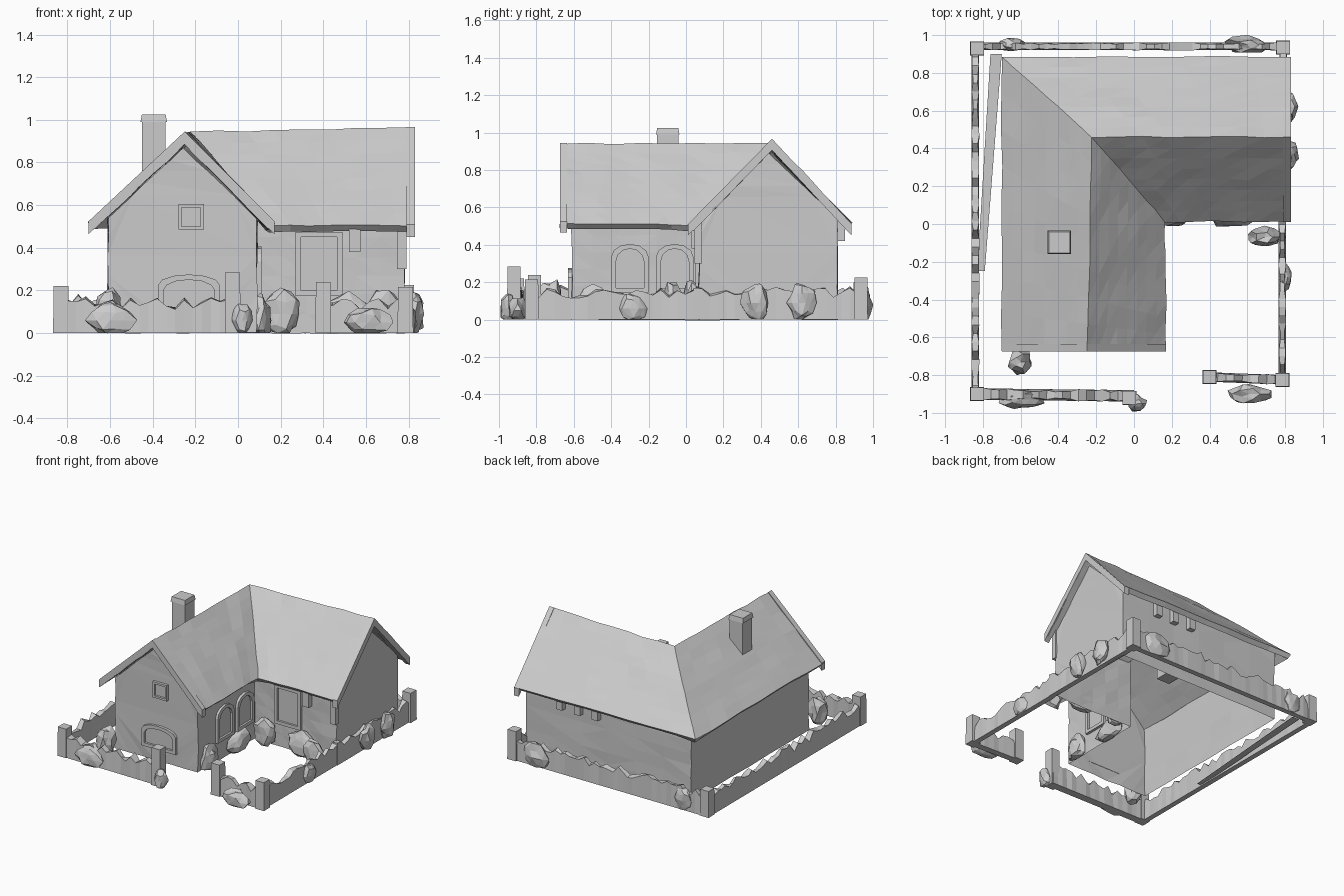
import bpy, bmesh, math, random
from mathutils import Vector, noise

if "Cube" in bpy.data.objects:
    bpy.data.objects.remove(bpy.data.objects["Cube"])

random.seed(4)


def finish(bm, name):
    bmesh.ops.recalc_face_normals(bm, faces=bm.faces)
    me = bpy.data.meshes.new(name)
    bm.to_mesh(me)
    bm.free()
    ob = bpy.data.objects.new(name, me)
    bpy.context.collection.objects.link(ob)
    return ob


def polys(name, pts, faces, cuts=0, wobble=0.0):
    bm = bmesh.new()
    vs = [bm.verts.new(p) for p in pts]
    for f in faces:
        bm.faces.new([vs[i] for i in f])
    if cuts:
        bmesh.ops.subdivide_edges(bm, edges=bm.edges, cuts=cuts, use_grid_fill=True)
        bmesh.ops.triangulate(bm, faces=bm.faces)
        for v in bm.verts:
            v.co += noise.noise_vector(v.co * 6) * wobble
    return finish(bm, name)


def box(name, lo, hi, taper=0.0):
    bm = bmesh.new()
    bmesh.ops.create_cube(bm, size=1)
    lo, hi = Vector(lo), Vector(hi)
    for v in bm.verts:
        k = 1 - taper if v.co.z > 0 else 1
        v.co.x *= k
        v.co.y *= k
        v.co = (lo + hi) / 2 + v.co * (hi - lo)
    return finish(bm, name)


def fence(name, a, b, h=0.15, n=24, w=0.04):
    # ragged low wall with an uneven top edge
    bm = bmesh.new()
    a, b = Vector((*a, 0)), Vector((*b, 0))
    side = (b - a).normalized().cross(Vector((0, 0, 1))) * w / 2
    rings = []
    for i in range(n + 1):
        p = a.lerp(b, i / n)
        top = h + random.uniform(-0.03, 0.025)
        q = side * random.uniform(0.5, 1.1)
        rings.append([bm.verts.new(c) for c in (
            p - side, p + side, p + q + Vector((0, 0, top)),
            p - q + Vector((0, 0, top + random.uniform(-.015, .015))))])
    for r, s in zip(rings, rings[1:]):
        for j in range(4):
            bm.faces.new((r[j], r[(j + 1) % 4], s[(j + 1) % 4], s[j]))
    bm.faces.new(rings[0])
    bm.faces.new(rings[-1])
    finish(bm, name)


def bush(name, c, r):
    bm = bmesh.new()
    bmesh.ops.create_icosphere(bm, subdivisions=2, radius=1)
    for v in bm.verts:
        v.co *= random.uniform(0.7, 1.05)
        v.co = Vector([c[i] + v.co[i] * r[i] for i in range(3)])
        v.co.z = max(v.co.z, 0)
    finish(bm, name)


def frame(name, origin, u, out, w, h, arch=0.0, t=0.025, depth=0.02):
    # raised window surround on a wall, optionally with an arched head
    bm = bmesh.new()
    o, u, out = Vector(origin), Vector(u), Vector(out) * depth
    def outline(g):
        a = [(-w / 2 - g, -g), (w / 2 + g, -g)]
        for i in range(7 if arch else 2):
            s = math.cos(math.pi * i / (6 if arch else 1))
            a.append((s * (w / 2 + g), h + g - arch * (1 - math.sqrt(1 - s * s))))
        return [o + u * x + Vector((0, 0, z)) for x, z in a]
    inner, outer = outline(0), outline(t)
    loops = [[bm.verts.new(p + k) for p in pts] for pts, k in (
        (outer, out * 0), (outer, out), (inner, out), (inner, out * 0.2))]
    for l, m in zip(loops, loops[1:]):
        for i in range(len(l)):
            j = (i + 1) % len(l)
            bm.faces.new((l[i], l[j], m[j], m[i]))
    bm.faces.new(loops[-1])
    finish(bm, name)


# L-shaped walls, open underneath, gables at the front and right ends
plan = [(-.61, -.61), (.09, -.61), (.09, .07), (.78, .07), (.78, .81), (-.61, .81)]
pts = [(x, y, 0) for x, y in plan] + [(x, y, .54) for x, y in plan]
pts += [(-.255, -.61, .87), (.78, .445, .89)]
polys("walls", pts, [(0, 1, 7, 12, 6), (1, 2, 8, 7), (2, 3, 9, 8),
                     (3, 4, 10, 13, 9), (4, 5, 11, 10), (5, 0, 6, 11)], 5, 0.008)

# roof with one hip and one valley
roof = polys("roof", [(-.70, -.67, .52), (-.25, -.67, .94), (.17, -.67, .52),
                      (-.70, .885, .52), (-.22, .46, .945), (.165, .01, .505),
                      (.825, .46, .965), (.825, .01, .50), (.825, .885, .515)],
             [(0, 3, 4, 1), (1, 4, 5, 2), (5, 4, 6, 7), (3, 8, 6, 4)], 7, 0.008)
for p in roof.data.polygons:
    if p.normal.z < 0:
        p.flip()
mod = roof.modifiers.new("thickness", "SOLIDIFY")
mod.thickness = 0.04
mod.offset = -1

# gable edge boards
def board(name, a, b, axis):
    a, b, d = Vector(a), Vector(b), Vector(axis) * 0.02
    z = Vector((0, 0, 0.06))
    q = [a - d, b - d, b - d - z, a - d - z, a + d, b + d, b + d - z, a + d - z]
    polys(name, q, [(0, 1, 2, 3), (4, 5, 6, 7), (0, 1, 5, 4),
                    (1, 2, 6, 5), (2, 3, 7, 6), (3, 0, 4, 7)])


for side, x in (("left", -.70), ("right", .17)):
    board("front_gable_board_" + side, (x, -.655, .525), (-.25, -.655, .945), (0, 1, 0))
for side, y in (("front", .01), ("back", .885)):
    board("end_gable_board_" + side, (.81, y, .51), (.81, .46, .967), (1, 0, 0))

# chimney with a capped top
box("chimney", (-.45, -.155, .65), (-.34, -.04, 1.0))
box("chimney_cap", (-.457, -.16, .99), (-.333, -.035, 1.025), 0.1)

# windows and small eave posts
frame("attic_window", (-.22, -.61, .5), (1, 0, 0), (0, -1, 0), .09, .09, t=.015)
frame("front_window", (-.23, -.61, .12), (1, 0, 0), (0, -1, 0), .24, .13, .05)
frame("yard_window", (.38, .07, .2), (1, 0, 0), (0, -1, 0), .17, .25)
for i, y in enumerate((-.30, -.06)):
    frame(f"yard_arch_{i}", (.09, y, .17), (0, 1, 0), (1, 0, 0), .15, .21, .07)
box("yard_eave_post", (.52, .03, .38), (.575, .08, .52))
for i, x in enumerate((.15, .3, .45)):
    box(f"back_eave_bracket_{i}", (x, .80, .42), (x + .05, .85, .53))
box("corner_eave_post", (.745, .045, .3), (.79, .085, .53))

# boundary fence and its posts
fence("fence_back", (-.83, .94), (.8, .94), .155, 40)
fence("fence_left", (-.84, -.9), (-.84, .93), .15, 40)
fence("fence_front_left", (-.84, -.9), (0, -.91), .14, 20, .06)
fence("fence_front_right", (.4, -.81), (.79, -.825), .14, 9, .05)
fence("fence_right", (.785, -.83), (.785, .04), .14, 20)
fence("fence_end_wall", (.79, .04), (.79, .92), .15, 20)
for i, (x, y, h) in enumerate([(-.83, -.9, .22), (-.025, -.92, .285), (.4, -.81, .24),
                               (.785, -.825, .215), (.79, .935, .225), (-.83, .93, .2)]):
    box(f"fence_post_{i}", (x - .037, y - .037, 0), (x + .037, y + .037, h), .06)

# low strip between the left wall and the fence
polys("side_strip", [(-.70, .9, .01), (-.76, .9, .01), (-.83, -.25, .01), (-.79, -.25, .01)],
      [(0, 1, 2, 3)])

# shrubs along the walls and the fence
shrubs = [((-.6, -.73, .1), (.07, .08, .13)), ((.02, -.95, .06), (.05, .05, .1)),
          ((-.6, -.93, .06), (.13, .06, .1)), ((.61, -.9, .05), (.12, .06, .08)),
          ((.6, .95, .08), (.13, .05, .12)), ((-.65, .95, .08), (.08, .04, .1)),
          ((.83, .62, .09), (.045, .08, .12)), ((.83, .37, .09), (.045, .08, .12)),
          ((.8, -.28, .06), (.035, .08, .1)), ((.69, -.07, .1), (.1, .06, .12)),
          ((.2, .03, .09), (.1, .05, .13)), ((.52, .03, .08), (.14, .05, .12)),
          ((.11, -.5, .07), (.05, .1, .12)), ((.11, -.15, .06), (.05, .15, .1))]
for i, (c, r) in enumerate(shrubs):
    bush(f"shrub_{i}", c, r)
